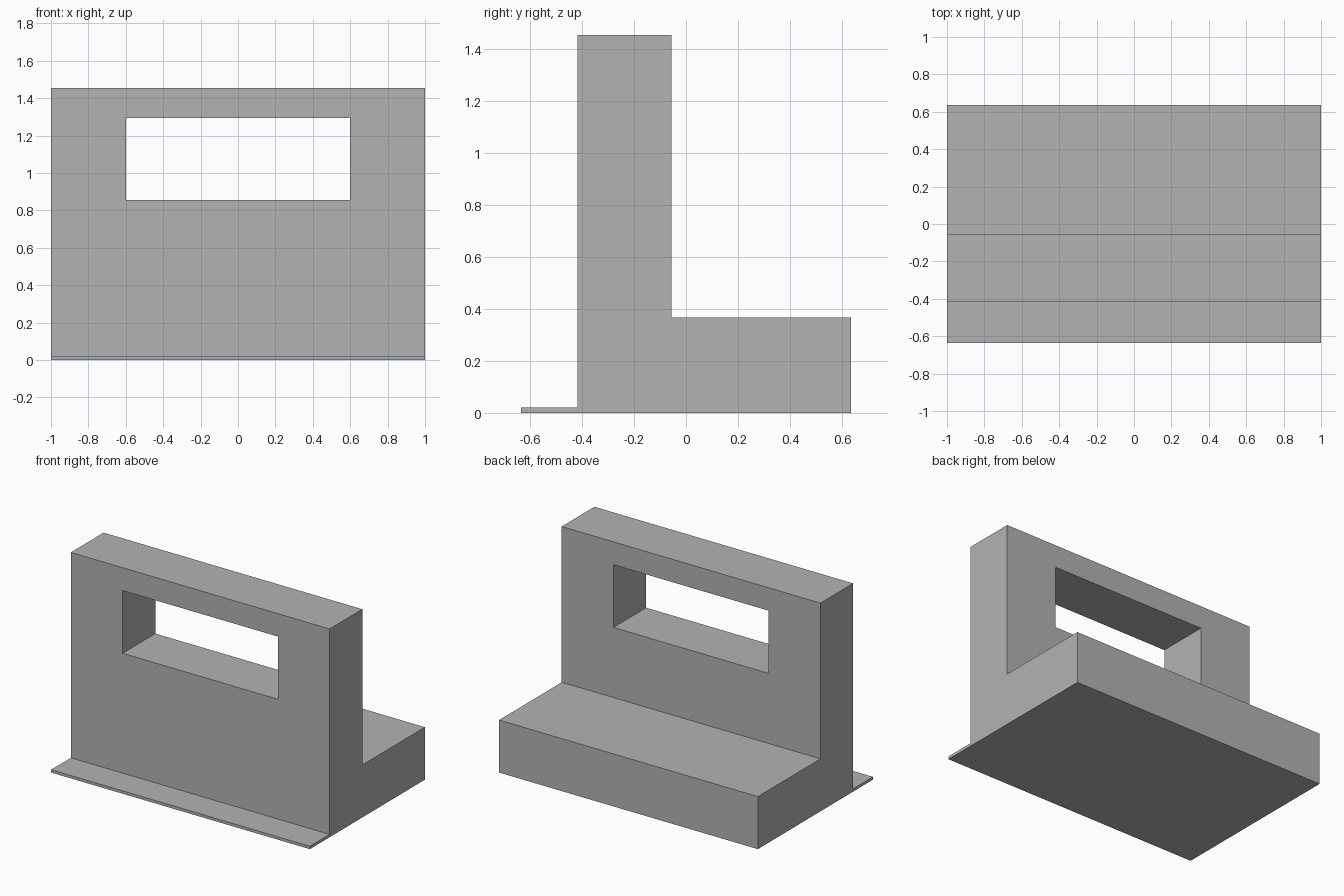
import bpy
import bmesh

cube = bpy.data.objects.get("Cube")
if cube:
    bpy.data.objects.remove(cube, do_unlink=True)

# Single plain grey
grey = bpy.data.materials.new("plain_grey")
grey.use_nodes = True
colour = (0.45, 0.45, 0.45, 1)
grey.diffuse_color = colour
grey.node_tree.nodes["Principled BSDF"].inputs["Base Color"].default_value = colour


def extrude_profile(name, profile, half_width):
    """Extrude a closed (y, z) profile across x, centred on x = 0."""
    bm = bmesh.new()
    face = bm.faces.new([bm.verts.new((-half_width, y, z)) for y, z in profile])
    side = bmesh.ops.extrude_face_region(bm, geom=[face])
    verts = [g for g in side["geom"] if isinstance(g, bmesh.types.BMVert)]
    bmesh.ops.translate(bm, verts=verts, vec=(2 * half_width, 0, 0))
    # The starting face stays as the other end cap
    bmesh.ops.recalc_face_normals(bm, faces=bm.faces)
    mesh = bpy.data.meshes.new(name)
    bm.to_mesh(mesh)
    bm.free()
    mesh.materials.append(grey)
    obj = bpy.data.objects.new(name, mesh)
    bpy.context.collection.objects.link(obj)
    return obj


# Stepped body: thin front lip, upright wall, low rear block
lip_front, wall_front, wall_back, block_back = -0.635, -0.417, -0.056, 0.635
lip_top, block_top, wall_top = 0.02, 0.367, 1.455
body = extrude_profile("wall_with_base", [
    (lip_front, 0), (block_back, 0), (block_back, block_top),
    (wall_back, block_top), (wall_back, wall_top), (wall_front, wall_top),
    (wall_front, lip_top), (lip_front, lip_top)], 1.0)

# Rectangular window through the wall
cutter = extrude_profile("window_cutter", [
    (-0.5, 0.857), (0.1, 0.857), (0.1, 1.295), (-0.5, 1.295)], 0.6)
cutter.hide_render = True
cut = body.modifiers.new("window", "BOOLEAN")
cut.operation = "DIFFERENCE"
cut.solver = "EXACT"
cut.object = cutter
bpy.context.view_layer.objects.active = body
bpy.ops.object.modifier_apply(modifier=cut.name)
bpy.data.objects.remove(cutter, do_unlink=True)
